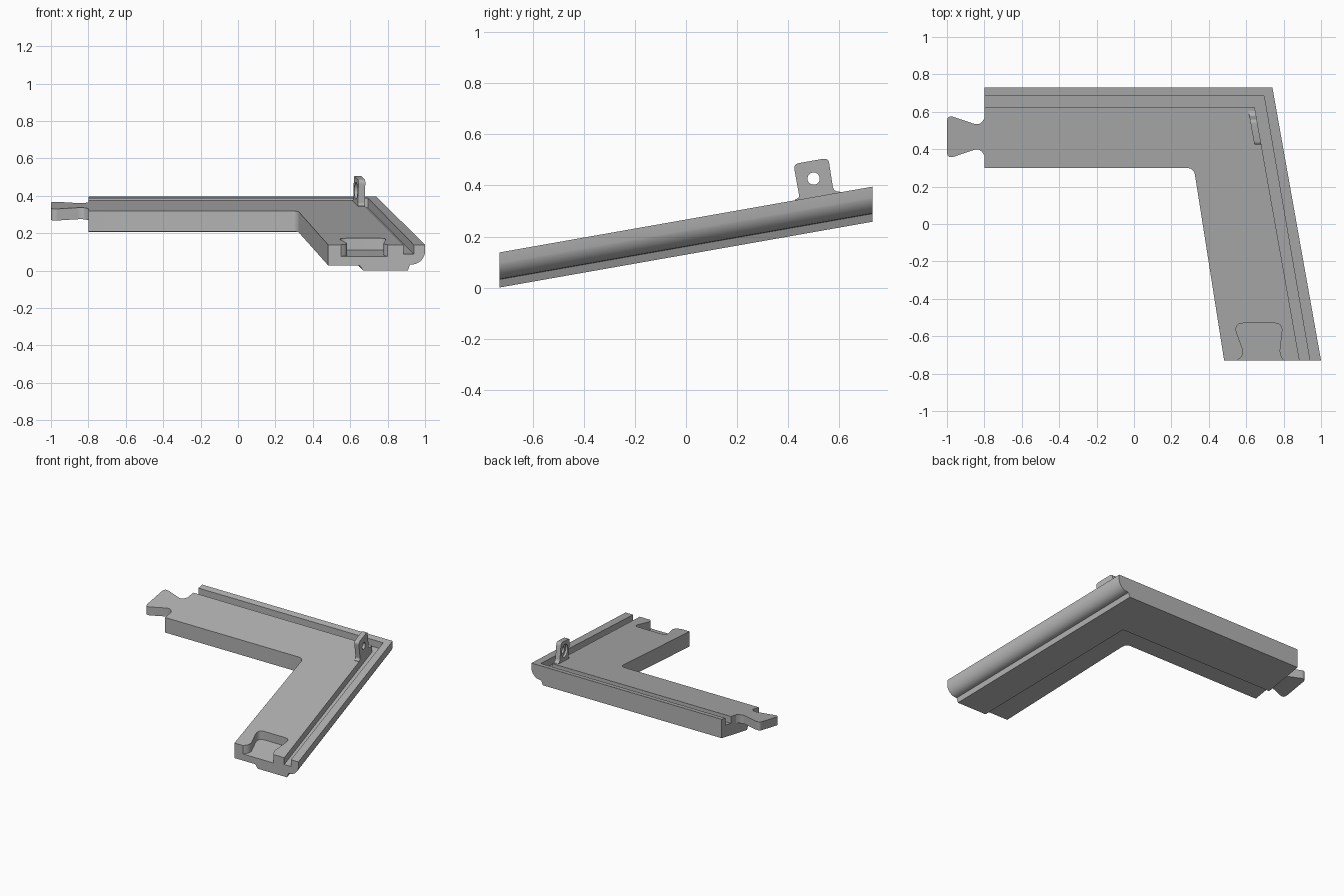
import bpy
import bmesh
import math
from mathutils import Vector

cube = bpy.data.objects.get("Cube")
if cube:
    bpy.data.objects.remove(cube, do_unlink=True)

grey = bpy.data.materials.new("plain_grey")
grey.use_nodes = True
COLOR = (0.45, 0.45, 0.45, 1)
grey.diffuse_color = COLOR
grey.node_tree.nodes["Principled BSDF"].inputs["Base Color"].default_value = COLOR

HALF = 0.73       # half depth in y
THICK = 0.1375    # full thickness of the body
SLOPE = math.tan(math.radians(10))
LEAN = 0.178      # sideways lean of the right arm


def outer_x(y):
    """Outer edge of the leaning arm."""
    return 0.74 + LEAN * (HALF - y)


def loft(name, start, end):
    """Solid between two matching loops of 3D points."""
    bm = bmesh.new()
    a = [bm.verts.new(p) for p in start]
    b = [bm.verts.new(p) for p in end]
    bm.faces.new(a)
    bm.faces.new(b)
    for i in range(len(a)):
        j = (i + 1) % len(a)
        bm.faces.new((a[i], a[j], b[j], b[i]))
    bmesh.ops.recalc_face_normals(bm, faces=bm.faces)
    mesh = bpy.data.meshes.new(name)
    bm.to_mesh(mesh)
    bm.free()
    mesh.materials.append(grey)
    ob = bpy.data.objects.new(name, mesh)
    bpy.context.collection.objects.link(ob)
    return ob


def slab(name, outline, z0, z1, top=None):
    return loft(name, [(x, y, z0) for x, y in outline],
                [(x, y, z1) for x, y in (top or outline)])


def rounded(points, steps=6):
    """Outline with corners (x, y, radius) softened."""
    out = []
    for i, (x, y, r) in enumerate(points):
        p = Vector((x, y))
        if not r:
            out.append(p)
            continue
        before = Vector(points[i - 1][:2]) - p
        after = Vector(points[(i + 1) % len(points)][:2]) - p
        a, b = p + before.normalized() * r, p + after.normalized() * r
        for k in range(steps + 1):
            t = k / steps
            out.append(a * (1 - t) ** 2 + p * 2 * t * (1 - t) + b * t * t)
    return out


def cut(ob, *cutters):
    bpy.context.view_layer.objects.active = ob
    for cutter in cutters:
        mod = ob.modifiers.new("cut", "BOOLEAN")
        mod.operation = "DIFFERENCE"
        mod.solver = "EXACT"
        mod.object = cutter
        bpy.ops.object.modifier_apply(modifier=mod.name)
        bpy.data.objects.remove(cutter, do_unlink=True)


def incline(ob):
    """Shear a flat part onto the ten degree slope."""
    for v in ob.data.vertices:
        v.co.z += 0.2665 + SLOPE * v.co.y


def finish(ob):
    bpy.ops.object.select_all(action="DESELECT")
    ob.select_set(True)
    bpy.context.view_layer.objects.active = ob
    bpy.ops.object.shade_smooth_by_angle(angle=math.radians(30))


# Angled body
body = slab("corner_body", rounded([
    (-0.8, HALF, 0), (0.74, HALF, 0), (1.0, -HALF, 0),
    (0.482, -HALF, 0), (0.32, 0.3, 0.04), (-0.8, 0.3, 0)]), -THICK, 0)

# Groove following the outer edges
groove = slab("groove_cutter", [
    (-0.9, 0.685), (0.695, 0.685), (0.957, -0.83),
    (0.903, -0.83), (0.645, 0.625), (-0.9, 0.625)], -0.05, 0.05)

# Dovetail socket in the front end
socket = slab("socket_cutter", rounded([
    (0.545, -0.8, 0), (0.55, -HALF, 0), (0.592, -0.7, 0.035), (0.53, -0.53, 0.06),
    (0.795, -0.53, 0.045), (0.776, -0.7, 0.03), (0.8, -HALF, 0), (0.8, -0.8, 0)]),
    -0.062, 0.05)


# Raised inner strip underneath, with a slightly sloping step
def strip(y, inset):
    return [(-0.9, y), (outer_x(y) - inset, y),
            (outer_x(-0.83) - inset, -0.83), (-0.9, -0.83)]


step = slab("step_cutter", strip(0.45, 0.31), -0.165, -0.11, strip(0.425, 0.35))

# Rounded underside of the leaning arm
profile = [(-0.05, -0.2), (0.12, -0.2), (0.092, -THICK), (0.08, -0.106)]
for k in range(13):
    a = math.pi / 2 * k / 12
    profile.append((0.07 - 0.071 * math.sin(a), -0.03 - 0.075 * math.cos(a)))
profile.append((-0.05, -0.03))
rounding = loft("rounding_cutter", *[
    [(outer_x(y) - d, y, z) for d, z in profile] for y in (-0.83, 0.83)])

cut(body, groove, socket, step, rounding)
incline(body)
finish(body)

# Dovetail tongue on the left end
tongue = slab("dovetail_tongue", rounded([
    (-0.8, 0.565, 0), (-0.825, 0.525, 0.035), (-1.0, 0.585, 0.04),
    (-1.0, 0.347, 0.04), (-0.825, 0.407, 0.035), (-0.8, 0.367, 0)]), -0.062, 0)
incline(tongue)
finish(tongue)


# Upright lug with a bolt hole and a recess
def plate(name, outline, t0, t1):
    """Plate along the leaning arm, from a (y, z) outline."""
    return loft(name, *[[(0.645 + LEAN * (0.625 - y) - t, y, z)
                         for y, z in outline] for t in (t0, t1)])


def disc(r):
    return [(0.5 + r * math.cos(math.tau * k / 32), 0.427 + r * math.sin(math.tau * k / 32))
            for k in range(32)]


lug = plate("mounting_lug", rounded([
    (0.427, 0.32, 0), (0.427, 0.345, 0), (0.445, 0.352, 0.012), (0.421, 0.484, 0.022),
    (0.558, 0.508, 0.022), (0.578, 0.378, 0.018), (0.605, 0.375, 0), (0.605, 0.35, 0)]),
    0, 0.037)
cut(lug, plate("hole_cutter", disc(0.024), -0.05, 0.1),
    plate("recess_cutter", disc(0.045), 0.02, 0.1))
finish(lug)
